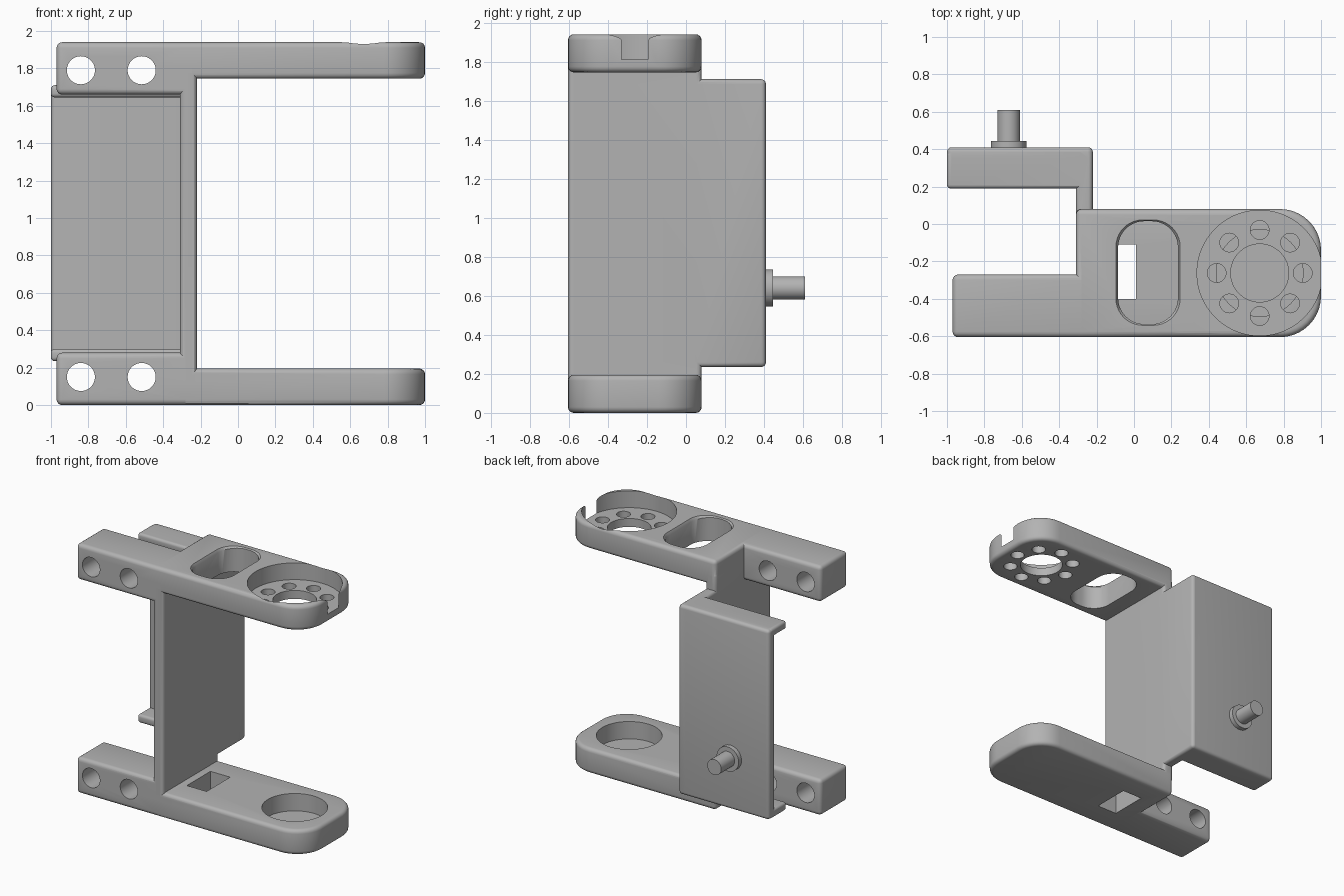
import bpy, bmesh, math
from mathutils import Matrix, Vector

cube = bpy.data.objects.get("Cube")
if cube:
    bpy.data.objects.remove(cube, do_unlink=True)

grey = bpy.data.materials.new("plain grey")
grey.use_nodes = True
COLOUR = (0.45, 0.45, 0.45, 1)
grey.diffuse_color = COLOUR
grey.node_tree.nodes["Principled BSDF"].inputs["Base Color"].default_value = COLOUR

ROUND = 0.03
TOP = 1.94
FRONT = -0.605
DISC = (0.672, -0.262)


def add_object(name, bm):
    bmesh.ops.recalc_face_normals(bm, faces=bm.faces)
    mesh = bpy.data.meshes.new(name)
    bm.to_mesh(mesh)
    bm.free()
    mesh.materials.append(grey)
    obj = bpy.data.objects.new(name, mesh)
    bpy.context.collection.objects.link(obj)
    return obj


def box(name, xs, ys, zs, corner=0, corner_from=-9, fillet=0, foot_scale=1):
    """Box with optional rounded upright corners and filleted sharp edges."""
    bm = bmesh.new()
    bmesh.ops.create_cube(bm, size=1)
    mid = Vector([sum(r) / 2 for r in (xs, ys, zs)])
    size = [r[1] - r[0] for r in (xs, ys, zs)]
    for v in bm.verts:
        v.co = mid + Vector([c * s for c, s in zip(v.co, size)])
    if corner:
        upright = [e for e in bm.edges
                   if abs(e.verts[0].co.z - e.verts[1].co.z) > 1e-4
                   and e.verts[0].co.x > corner_from]
        bmesh.ops.bevel(bm, geom=upright, offset=corner, segments=10,
                        profile=0.5, affect='EDGES')
    if fillet:
        sharp = [e for e in bm.edges if e.calc_face_angle(0) > math.radians(40)]
        bmesh.ops.bevel(bm, geom=sharp, offset=fillet, segments=4,
                        profile=0.5, affect='EDGES')
    for v in bm.verts:
        if v.co.z < mid.z:
            v.co.x = mid.x + (v.co.x - mid.x) * foot_scale
            v.co.y = mid.y + (v.co.y - mid.y) * foot_scale
    return add_object(name, bm)


def cylinder(name, centre, radius, depth, along_y=False, sides=48):
    bm = bmesh.new()
    bmesh.ops.create_cone(bm, cap_ends=True, segments=sides, radius1=radius,
                          radius2=radius, depth=depth)
    turn = Matrix.Rotation(math.pi / 2 if along_y else 0, 4, 'X')
    bm.transform(Matrix.Translation(centre) @ turn)
    return add_object(name, bm)


def combine(body, tool, operation):
    mod = body.modifiers.new("combine", 'BOOLEAN')
    mod.operation = operation
    mod.solver = 'EXACT'
    mod.object = tool
    tool.hide_render = True
    bpy.context.view_layer.update()
    bpy.context.view_layer.objects.active = body
    bpy.ops.object.modifier_apply(modifier=mod.name)
    bpy.data.objects.remove(tool, do_unlink=True)


# Upright wall, and its deeper rear portion
bracket = box("bracket", (-0.31, -0.22), (FRONT, 0.08), (0.1, 1.84), fillet=0.025)
parts = [box("rear_wall", (-0.31, -0.22), (-0.3, 0.41), (0.235, 1.71), fillet=0.025)]

# Back plate with a forward lip at each end
parts.append(box("back_plate", (-1, -0.22), (0.33, 0.41), (0.235, 1.71), fillet=0.025))
for z in (0.235, 1.645):
    parts.append(box("lip", (-1, -0.25), (0.19, 0.385), (z, z + 0.065), fillet=0.02))

# Matching lower and upper arms, each with a taller mounting tab
for arm_z, tab_z in (((0, 0.195), (0, 0.28)), ((1.745, TOP), (1.66, TOP))):
    parts.append(box("arm", (-0.31, 1), (FRONT, 0.08), arm_z,
                     corner=0.22, corner_from=0, fillet=ROUND))
    parts.append(box("tab", (-0.97, -0.25), (FRONT, -0.27), tab_z, fillet=ROUND))

for part in parts:
    combine(bracket, part, 'UNION')

# Bolt holes through the tabs
cutters = [cylinder("bolt_hole", (x, -0.44, z), 0.075, 0.5, along_y=True)
           for x in (-0.84, -0.515) for z in (0.15, 1.79)]

# Slot with a flared rim in the upper arm, square cable hole in the lower arm
cutters.append(box("slot", (-0.085, 0.235), (-0.535, 0.015), (1.6, 2.1), corner=0.14))
cutters.append(box("slot_rim", (-0.105, 0.255), (-0.555, 0.035), (1.915, 1.955),
                   corner=0.15, foot_scale=0.88))
cutters.append(box("cable_hole", (-0.16, 0.01), (-0.4, -0.11), (-0.1, 0.3)))

# Round recess, hub opening and ring of screw holes in the upper arm
cutters.append(cylinder("recess", (*DISC, 1.91), 0.335, 0.2, sides=96))
cutters.append(cylinder("hub_opening", (*DISC, 1.8), 0.155, 0.4))
for i in range(8):
    a = i * math.pi / 4
    spot = (DISC[0] + 0.23 * math.cos(a), DISC[1] + 0.23 * math.sin(a), 1.8)
    cutters.append(cylinder("screw_hole", spot, 0.05, 0.4, sides=24))

# Blind round pocket in the lower arm
cutters.append(cylinder("pocket", (*DISC, 0.17), 0.232, 0.22, sides=64))

for cutter in cutters:
    combine(bracket, cutter, 'DIFFERENCE')

# Stepped peg on the back plate
collar = cylinder("peg_collar", (-0.67, 0.42, 0.64), 0.095, 0.05, along_y=True)
peg = cylinder("peg", (-0.67, 0.505, 0.64), 0.06, 0.21, along_y=True)

# Smooth shading with crisp edges
for obj in (bracket, collar, peg):
    bpy.ops.object.select_all(action='DESELECT')
    obj.select_set(True)
    bpy.context.view_layer.objects.active = obj
    bpy.ops.object.shade_smooth_by_angle(angle=math.radians(35))
